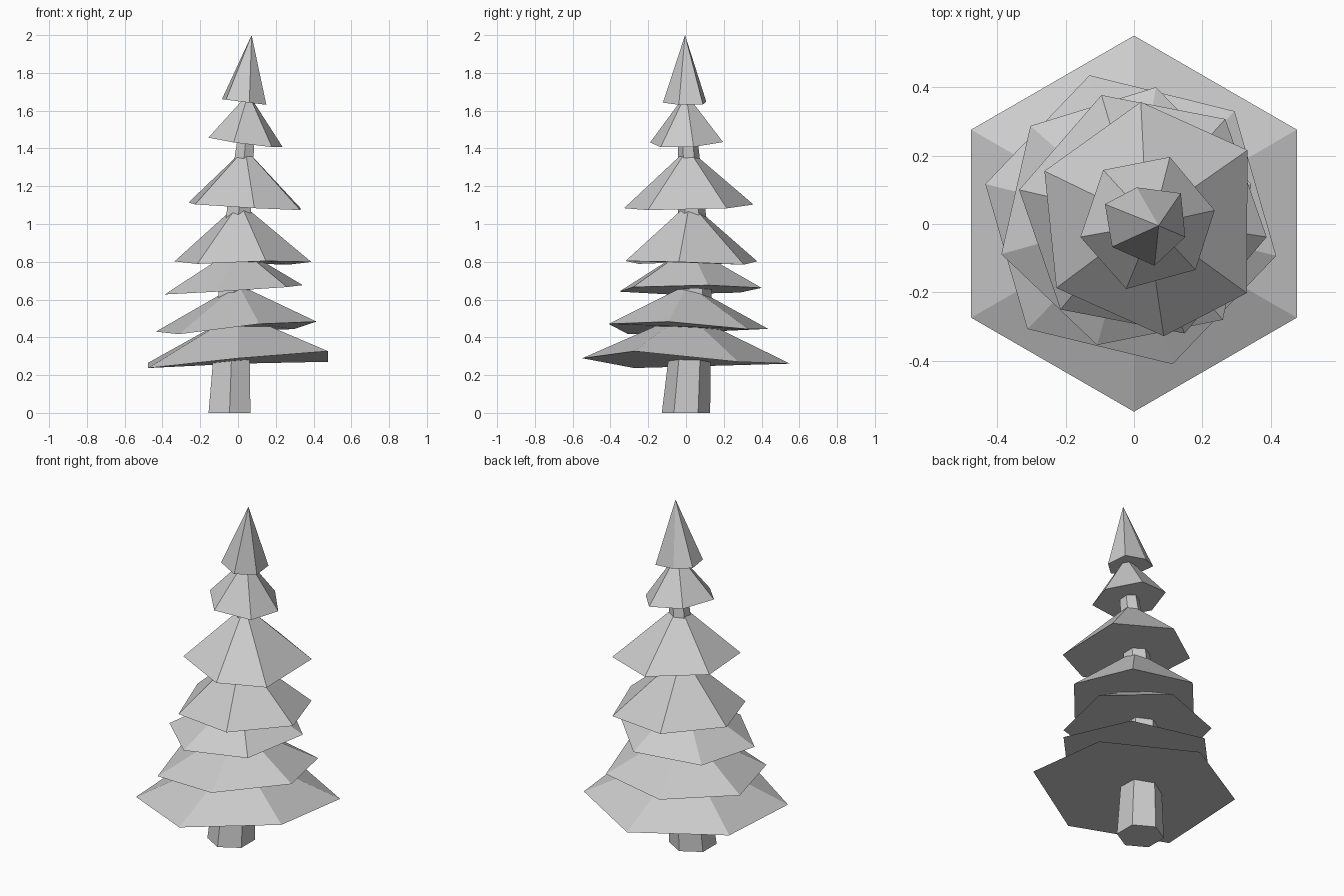
import bpy, bmesh
from math import cos, sin, tau
from mathutils import Vector


def finish(name, bm):
    bmesh.ops.recalc_face_normals(bm, faces=bm.faces)
    mesh = bpy.data.meshes.new(name)
    bm.to_mesh(mesh)
    bm.free()
    bpy.context.collection.objects.link(bpy.data.objects.new(name, mesh))


def hexagon(x, y, radius):
    # Counter-clockwise, one corner pointing along +y
    return [(x + radius * cos(tau * (k / 6 + 0.25)),
             y + radius * sin(tau * (k / 6 + 0.25))) for k in range(6)]


def tier(name, apex, outline, height, tilt=(0, 0), warp=0):
    """Closed six-sided skirt: outline lies on a tilted, slightly twisted sheet."""
    bm = bmesh.new()
    rim = [bm.verts.new((x, y, height + tilt[0] * x + tilt[1] * y + warp * x * y))
           for x, y in outline]
    tip = bm.verts.new(apex)
    bm.faces.new(rim[::-1])
    for a, b in zip(rim, rim[1:] + rim[:1]):
        bm.faces.new((a, b, tip))
    finish(name, bm)


def trunk(name, sections):
    bm = bmesh.new()
    rings = [[bm.verts.new((px, py, z)) for px, py in hexagon(x, y, r)]
             for x, y, z, r in sections]
    for low, high in zip(rings, rings[1:]):
        for k in range(6):
            n = (k + 1) % 6
            bm.faces.new((low[k], low[n], high[n], high[k]))
    bm.faces.new(rings[0][::-1])
    bm.faces.new(rings[-1])
    finish(name, bm)


# Bent, tapering trunk: x, y, z, radius
trunk("trunk", [(-0.045, 0, 0, 0.128), (-0.035, 0.018, 0.28, 0.112),
                (-0.02, 0.04, 0.65, 0.095), (0.005, 0.03, 1.08, 0.073),
                (0.037, 0.012, 1.40, 0.055), (0.055, 0, 1.66, 0.03)])

# Branch tiers from the ground up
tier("branch_tier_1", (0, 0, 0.53), hexagon(0, 0.001, 0.55),
     0.275, (0.05, -0.026), -0.16)
tier("branch_tier_2", (0, 0.01, 0.68),
     [(0.294, 0.33), (-0.13, 0.435), (-0.435, 0.117),
      (-0.312, -0.307), (0.113, -0.41), (0.416, -0.093)],
     0.449, (0.061, -0.016), -0.19)
tier("branch_tier_3", (0, 0.02, 0.88),
     [(0.343, 0.117), (0.064, 0.40), (-0.303, 0.287),
      (-0.388, -0.088), (-0.108, -0.354), (0.26, -0.28)],
     0.653, (0.064, 0.012))
tier("branch_tier_4", (0.01, 0.02, 1.115),
     [(0.267, 0.307), (-0.095, 0.377), (-0.336, 0.10),
      (-0.215, -0.25), (0.148, -0.32), (0.388, -0.038)],
     0.797, warp=-0.15)
tier("branch_tier_5", (0.037, 0.01, 1.40),
     [(0.332, 0.216), (0.02, 0.357), (-0.262, 0.155),
      (-0.227, -0.187), (0.087, -0.328), (0.33, -0.202)],
     1.096, (-0.054, 0.023))
tier("branch_tier_6", (0.055, 0, 1.69),
     [(0.236, 0.04), (0.105, 0.196), (-0.09, 0.158),
      (-0.157, -0.038), (-0.023, -0.19), (0.18, -0.134)],
     1.438, (-0.135, 0.05))
tier("tree_tip", (0.072, -0.005, 2.0),
     [(0.137, 0.09), (0.008, 0.107), (-0.085, 0.058),
      (-0.064, -0.067), (0.06, -0.122), (0.15, -0.038)],
     1.65, (-0.126, 0))
